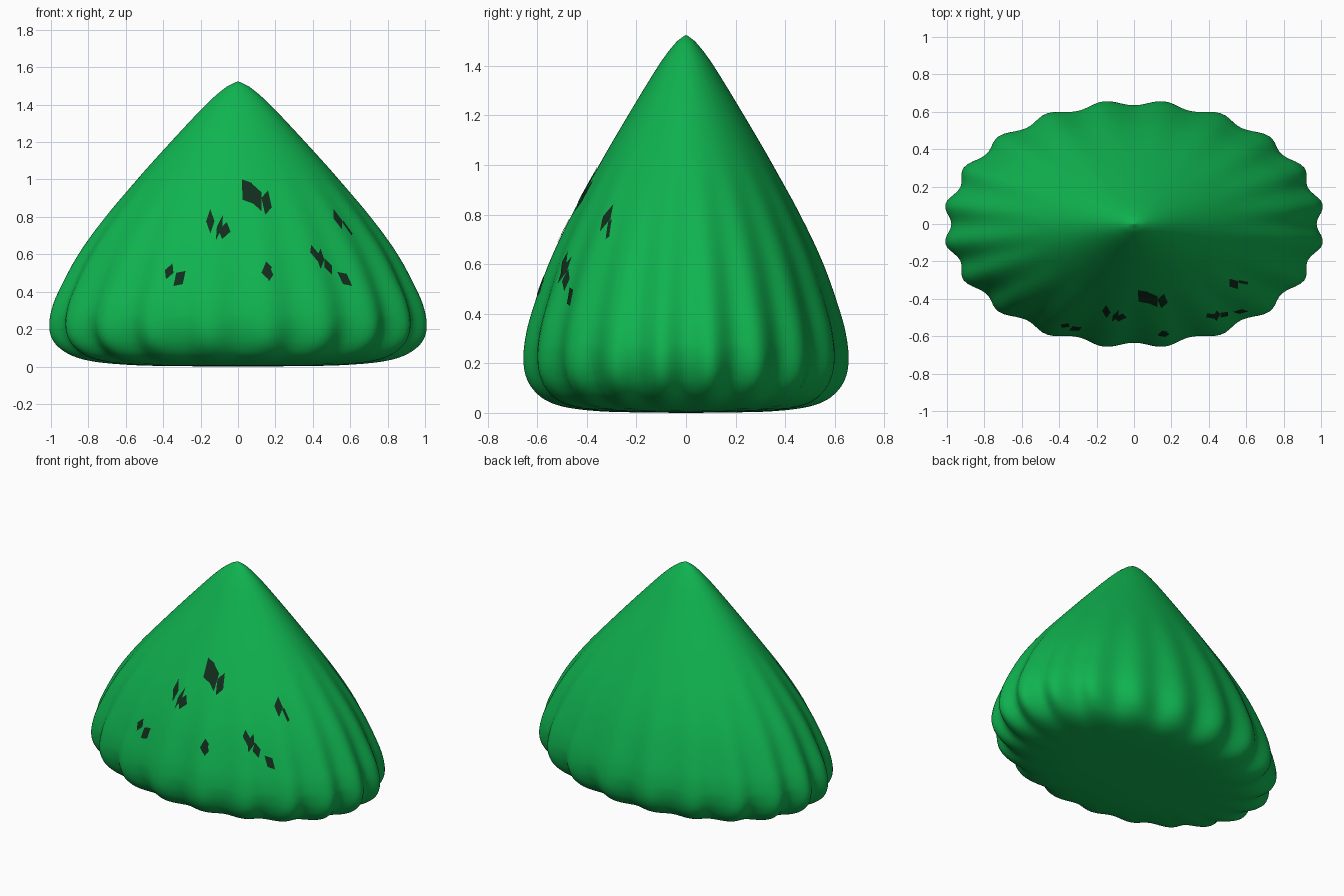
import bpy, bmesh, math
from mathutils import Vector
from mathutils.bvhtree import BVHTree

if "Cube" in bpy.data.objects:
    bpy.data.objects.remove(bpy.data.objects["Cube"])

LOBES, SEGS, STEPS, DEPTH = 20, 200, 4, 0.65


def material(name, rgb):
    m = bpy.data.materials.new(name)
    m.diffuse_color = (*rgb, 1)
    m.use_nodes = True
    m.node_tree.nodes["Principled BSDF"].inputs["Base Color"].default_value = m.diffuse_color
    return m


def catmull(pts, steps):
    p = [pts[0]] + pts + [pts[-1]]
    out = []
    for i in range(1, len(p) - 2):
        a, b, c, d = p[i - 1:i + 3]
        for k in range(steps):
            t = k / steps
            out.append(0.5 * (2 * b + (c - a) * t + (2 * a - 5 * b + 4 * c - d) * t * t
                              + (3 * b - a - 3 * c + d) * t ** 3))
    return out + [pts[-1]]


def finish(bm, name, mat):
    me = bpy.data.meshes.new(name)
    bm.to_mesh(me)
    ob = bpy.data.objects.new(name, me)
    bpy.context.collection.objects.link(ob)
    me.materials.append(mat)
    for f in me.polygons:
        f.use_smooth = True
    return ob


# Fluted oval cone: profile of (radius, height) from base centre to tip
profile = [Vector(p) for p in [
    (0, 0), (.3, .002), (.55, .007), (.75, .024), (.87, .055), (.945, .105), (.985, .165),
    (.998, .23), (.99, .3), (.955, .4), (.852, .6), (.71, .8), (.54, 1.0), (.36, 1.2),
    (.172, 1.4), (.075, 1.485), (.03, 1.512), (0, 1.525)]]
curve = catmull(profile, STEPS)


def flute(r, z):
    # ripples are strongest round the rim, fading to the tip and base centre
    if z < .1:
        return .03 * max(0, (r - .3) / .65) ** 1.5
    return .03 if z < .15 else .022 * max(0, 1 - (z - .2) / .85) if z > .25 else .03 - .08 * (z - .15)


bm = bmesh.new()
rings = []
for r, z in curve[1:-1]:
    ring = []
    for i in range(SEGS):
        a = math.tau * i / SEGS
        q = r * (1 - flute(r, z) * math.cos(LOBES * a))
        ring.append(bm.verts.new((q * math.cos(a), DEPTH * q * math.sin(a), z)))
    rings.append(ring)
base, tip = bm.verts.new((0, 0, 0)), bm.verts.new((0, 0, 1.525))
for i in range(SEGS):
    j = (i + 1) % SEGS
    bm.faces.new((base, rings[0][j], rings[0][i]))
    bm.faces.new((tip, rings[-1][i], rings[-1][j]))
    for lo, hi in zip(rings, rings[1:]):
        bm.faces.new((lo[i], lo[j], hi[j], hi[i]))
bmesh.ops.recalc_face_normals(bm, faces=bm.faces)
tree = BVHTree.FromBMesh(bm)
finish(bm, "fluted_cone", material("green", (.005, .45, .08)))
bm.free()

# Dark flecks: three front-view (x, z) corners each, fourth completes a parallelogram
flecks = [
    (.02, 1.0, .075, .98, .08, .87), (.07, .98, .125, .93, .125, .83),
    (.125, .9, .16, .94, .18, .85),
    (-.148, .84, -.125, .775, -.147, .71), (-.08, .81, -.085, .74, -.118, .675),
    (-.06, .77, -.04, .72, -.085, .68),
    (-.35, .55, -.345, .5, -.385, .465), (-.28, .51, -.295, .44, -.345, .43),
    (.125, .5, .15, .56, .18, .53), (.165, .54, .188, .49, .165, .455),
    (.51, .84, .555, .78, .555, .73), (.56, .78, .61, .71, .605, .7),
    (.39, .65, .44, .59, .435, .55), (.44, .63, .46, .57, .44, .52),
    (.46, .58, .5, .54, .5, .49), (.53, .505, .58, .495, .61, .43)]
bm = bmesh.new()
for ax, az, bx, bz, cx, cz in flecks:
    a, b, c = Vector((ax, az)), Vector((bx, bz)), Vector((cx, cz))
    grid = []
    for i in range(4):
        for j in range(4):
            p = a + (b - a) * i / 3 + (c - b) * j / 3
            hit, n, _, _ = tree.ray_cast(Vector((p.x, -2, p.y)), Vector((0, 1, 0)))
            grid.append(bm.verts.new(hit + n * .003))
    for i in range(3):
        for j in range(3):
            k = 4 * i + j
            f = bm.faces.new((grid[k], grid[k + 1], grid[k + 5], grid[k + 4]))
            f.normal_update()
            if f.normal.y > 0:
                f.normal_flip()
finish(bm, "dark_flecks", material("dark", (.006, .026, .012)))
bm.free()
